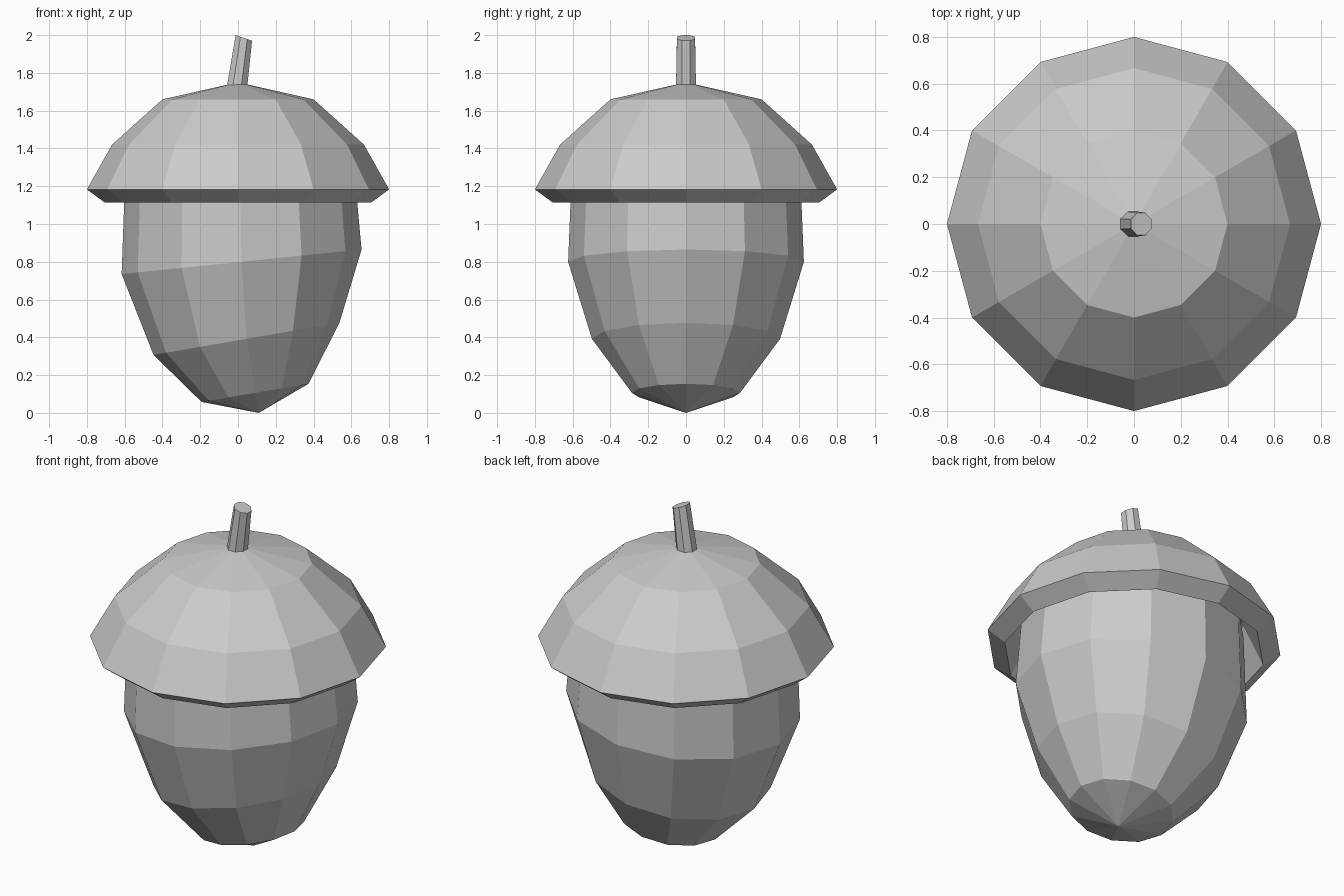
import bpy, bmesh, math

if "Cube" in bpy.data.objects:
    bpy.data.objects.remove(bpy.data.objects["Cube"])


def loft(name, rings, sides, turn=0.0, bottom=None, top=None, cap_bottom=False, cap_top=False):
    """Rings are (centre_x, centre_z, radius_x, radius_y, rise across the ring in z), low to high.
    bottom / top are optional (x, z) pole points."""
    bm = bmesh.new()
    loops = []
    for cx, cz, rx, ry, rise in rings:
        loop = []
        for i in range(sides):
            a = math.tau * i / sides + turn
            loop.append(bm.verts.new((cx + rx * math.cos(a), ry * math.sin(a),
                                      cz + rise * math.cos(a))))
        loops.append(loop)
    for lo, hi in zip(loops, loops[1:]):
        for i in range(sides):
            j = (i + 1) % sides
            bm.faces.new((lo[i], lo[j], hi[j], hi[i]))
    for pole, loop in ((bottom, loops[0]), (top, loops[-1])):
        if pole:
            p = bm.verts.new((pole[0], 0, pole[1]))
            for i in range(sides):
                bm.faces.new((loop[i], loop[(i + 1) % sides], p))
    if cap_bottom:
        bm.faces.new(loops[0])
    if cap_top:
        bm.faces.new(loops[-1])
    bmesh.ops.recalc_face_normals(bm, faces=bm.faces)
    mesh = bpy.data.meshes.new(name)
    bm.to_mesh(mesh)
    bm.free()
    obj = bpy.data.objects.new(name, mesh)
    bpy.context.collection.objects.link(obj)
    return obj


# Nut body, leaning towards its off-centre tip
loft("nut", [
    (0.09, 0.106, 0.283, 0.286, 0.048),
    (0.045, 0.392, 0.492, 0.498, 0.085),
    (0.019, 0.80, 0.635, 0.624, 0.065),
    (0.01, 1.27, 0.607, 0.605, 0.0),
], 12, bottom=(0.11, 0.0), cap_top=True)

# Thick hollow cap: inner shell, bevelled rim, outer shell
cap_profile = [(0.37, 1.56), (0.60, 1.34), (0.706, 1.114),
               (0.80, 1.183), (0.667, 1.42), (0.40, 1.66)]
loft("cap", [(0, z, r, r, 0) for r, z in cap_profile], 12,
     bottom=(0, 1.64), top=(0, 1.75))

# Stem, tapered and leaning, with a slanted cut end
loft("stem", [
    (-0.004, 1.735, 0.058, 0.057, 0.0),
    (0.031, 1.985, 0.047, 0.052, -0.016),
], 8, turn=math.pi / 8, cap_bottom=True, cap_top=True)
